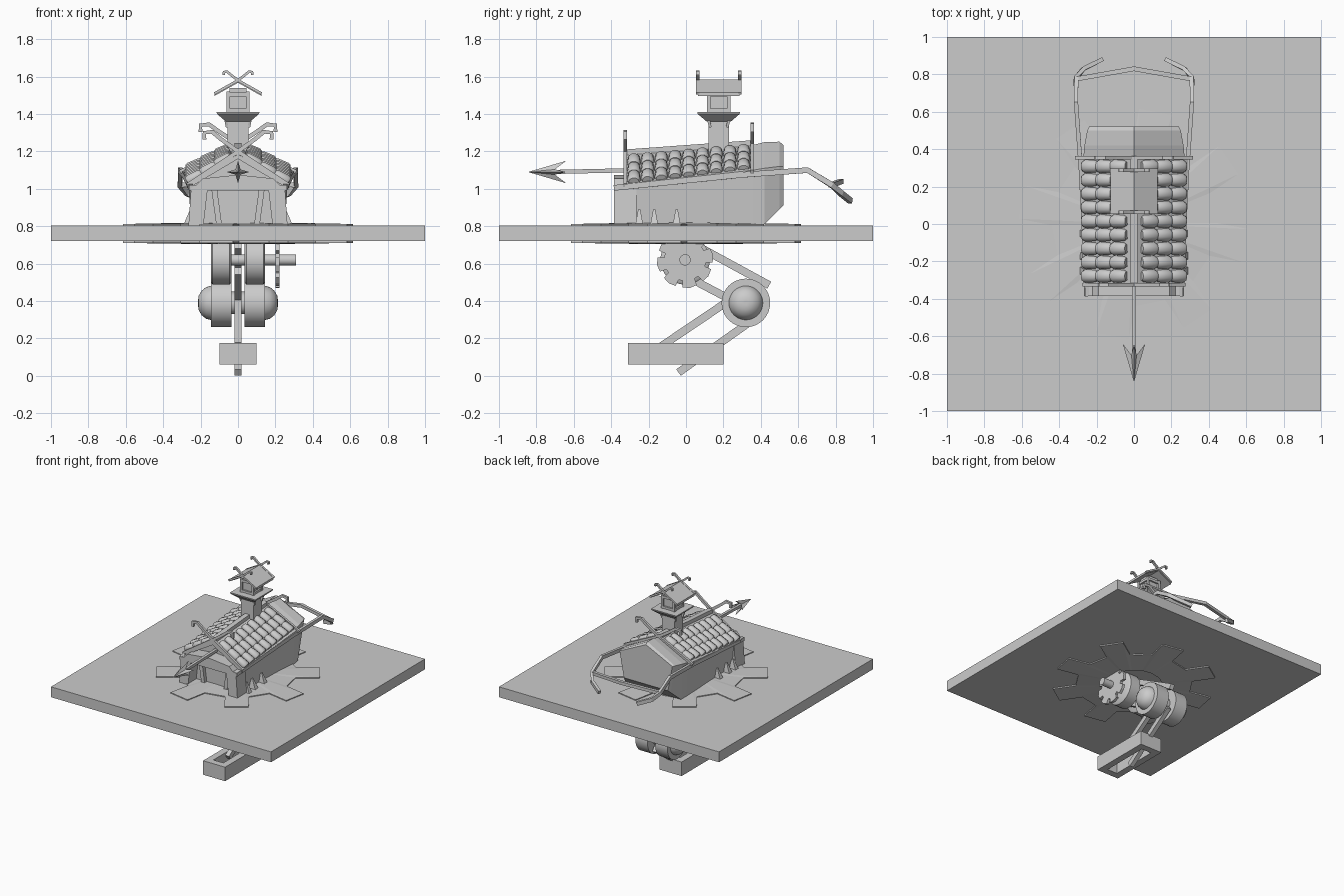
import bpy, math
from mathutils import Vector as V

if "Cube" in bpy.data.objects:
    bpy.data.objects.remove(bpy.data.objects["Cube"])

def mesh(name, verts, faces, smooth=False):
    me = bpy.data.meshes.new(name)
    me.from_pydata([tuple(v) for v in verts], [], faces)
    ob = bpy.data.objects.new(name, me)
    bpy.context.collection.objects.link(ob)
    bpy.ops.object.select_all(action='DESELECT')
    ob.select_set(True)
    bpy.context.view_layer.objects.active = ob
    bpy.ops.object.mode_set(mode='EDIT')
    bpy.ops.mesh.select_all(action='SELECT')
    bpy.ops.mesh.normals_make_consistent(inside=False)
    bpy.ops.object.mode_set(mode='OBJECT')
    if smooth:
        bpy.ops.object.shade_smooth_by_angle(angle=math.radians(40))
    return ob

def bridge(name, rings, smooth=False, closed=False):
    """Skin a list of equal rings, capped or joined end to end."""
    n, m = len(rings[0]), len(rings)
    f = [(i*n+j, i*n+(j+1) % n, (i+1) % m*n+(j+1) % n, (i+1) % m*n+j)
         for i in range(m if closed else m-1) for j in range(n)]
    if not closed:
        f += [tuple(range(n)), tuple(range((m-1)*n, m*n))]
    return mesh(name, [v for r in rings for v in r], f, smooth)

def rect(cx, cy, hx, hy, z):
    return [(cx+a*hx, cy+b*hy, z) for a, b in ((-1, -1), (1, -1), (1, 1), (-1, 1))]

def box(name, x0, x1, y0, y1, z0, z1):
    r = ((x0+x1)/2, (y0+y1)/2, (x1-x0)/2, (y1-y0)/2)
    return bridge(name, [rect(*r, z0), rect(*r, z1)])

def bar(name, pts, w, d, ref=(0, 0, 1)):
    """Rectangular bar along a path; d is measured near the ref direction."""
    pts = [V(p) for p in pts]
    rings = []
    for i, p in enumerate(pts):
        t = (pts[min(i+1, len(pts)-1)]-pts[max(i-1, 0)]).normalized()
        s = t.cross(V(ref)).normalized()
        u = s.cross(t)
        rings.append([p+s*a*w/2+u*b*d/2 for a, b in ((-1, -1), (1, -1), (1, 1), (-1, 1))])
    return bridge(name, rings)

def lathe_x(name, prof, cy, cz, n=32):
    """Solid turned about an x axis; prof = (x, radius)."""
    return bridge(name, [[(x, cy+r*math.cos(k*math.tau/n), cz+r*math.sin(k*math.tau/n))
                          for k in range(n)] for x, r in prof], True)

# Base slab
box("base_slab", -1, 1, -1, 1, 0.72, 0.805)

# Big eight-toothed ring showing on both faces of the slab
outer, inner = [], []
for k in range(8):
    a = math.radians(-11+45*k)
    for r, s in ((0.43, -0.09), (0.61, -0.09), (0.61, 0.09), (0.43, 0.09)):
        x, y = r*math.cos(a)-s*math.sin(a), r*math.sin(a)+s*math.cos(a)
        outer.append((x, y))
        b = math.atan2(y, x)
        inner.append((0.21*math.cos(b), 0.21*math.sin(b)))
bridge("toothed_ring", [[(x, y, z) for x, y in p] for p, z in
       ((outer, 0.711), (outer, 0.812), (inner, 0.82), (inner, 0.705))], closed=True)

# House body: hull with chamfered tail
def section(y, hb, zb, he, ze, zr):
    return [(-hb, y, zb), (hb, y, zb), (he, y, ze), (0, y, zr), (-he, y, ze)]
bridge("house_body", [section(-0.28, 0.23, 0.8, 0.25, 1.02, 1.17),
                      section(0.36, 0.25, 0.8, 0.27, 1.10, 1.235),
                      section(0.42, 0.25, 0.812, 0.265, 1.11, 1.25),
                      section(0.50, 0.21, 0.89, 0.25, 1.12, 1.252),
                      section(0.52, 0.20, 0.91, 0.24, 1.12, 1.235)])

# Front porch: leaning pillars, lintel, door and brow
for s in (-1, 1):
    bridge("front_pillar", [rect(s*0.225, -0.325, 0.04, 0.06, 0.8),
                            rect(s*0.205, -0.325, 0.045, 0.06, 1.02)])
    bar("door_post", [(s*0.10, -0.29, 0.8), (s*0.13, -0.29, 1.02)], 0.03, 0.04, (0, 1, 0))
    for y in (-0.25, -0.17, -0.05):
        bridge("side_spike", [rect(s*0.26, y, 0.035, 0.022, 0.8), rect(s*0.25, y, 0.006, 0.006, 0.89)])
bridge("front_lintel", [[(-0.25, y, 0.99), (0.25, y, 0.99), (0.19, y, 1.055),
                         (0, y, 1.075), (-0.19, y, 1.055)] for y in (-0.385, -0.28)])

# Roof slab
def gable(y, he, ze, zr, t):
    return [(-he, y, ze), (0, y, zr), (he, y, ze), (he, y, ze-t), (0, y, zr-t), (-he, y, ze-t)]
bridge("main_roof", [gable(-0.33, 0.27, 1.025, 1.185, 0.025), gable(0.36, 0.29, 1.10, 1.24, 0.025)])
bar("ridge_beam", [(0, -0.33, 1.195), (0, 0.36, 1.245)], 0.04, 0.03)

# Rounded roof tiles, each a tapered barrel lying down the slope
for s in (-1, 1):
    for i in range(9):
        f = (i+0.5)/9
        y = -0.315+f*0.66
        top = V((s*0.04, y, 1.17+f*0.055))
        low = V((s*0.27, y, 1.035+f*0.075))
        for j in range(3):
            a, b = top.lerp(low, j/3), top.lerp(low, (j+1)/3)
            u = (b-a).normalized()
            n = V((0, 1, 0)).cross(u)*s
            rings = []
            for t, r in ((0, 0.024), (0.15, 0.032), (0.85, 0.037), (1.03, 0.028)):
                rings.append([a.lerp(b, t)+V((0, 1, 0))*r*math.cos(k*math.tau/10)
                              + n*r*0.85*math.sin(k*math.tau/10) for k in range(10)])
            bridge("roof_tile", rings, True)

# Crossed gable boards ending in hooked horns
def horns(name, y, hx, z_low, z_apex, sx, sz, w):
    for s in (-1, 1):
        bar(name, [(-s*hx, y, z_low), (0, y, z_apex), (s*0.10*sx, y, z_apex+0.065*sz),
                   (s*0.155*sx, y, z_apex+0.105*sz), (s*0.20*sx, y, z_apex+0.10*sz),
                   (s*0.20*sx, y, z_apex+0.065*sz)], w, 0.018, (0, 1, 0))
horns("front_gable_board", -0.325, 0.27, 1.02, 1.20, 0.9, 1, 0.022)
horns("rear_gable_board", 0.355, 0.31, 1.09, 1.24, 1, 1, 0.022)

# Long side rails with downturned hooks and a cross handle
for s in (-1, 1):
    bar("side_rail", [(s*0.25, -0.385, 1.005), (s*0.285, 0.3, 1.075), (s*0.31, 0.65, 1.10),
                      (s*0.31, 0.78, 1.02), (s*0.27, 0.83, 0.975), (s*0.17, 0.88, 0.935)], 0.022, 0.03)
bar("cross_handle", [(-0.31, 0.775, 1.02), (0, 0.83, 1.04), (0.31, 0.775, 1.02)], 0.025, 0.025)

# Arrow pointing forward
bar("arrow_shaft", [(0, -0.72, 1.09), (0, -0.27, 1.10)], 0.022, 0.022)
for k in range(4):
    a = k*math.pi/2
    c, s = math.cos(a), math.sin(a)
    prof = [(0, -0.845), (0.06, -0.64), (0.012, -0.71)]
    v = [(c*r, y, 1.09+s*r) for r, y in prof]
    v += [(-s*w*0.018, -0.72, 1.09+c*w*0.018) for w in (-1, 1)]
    mesh("arrow_barb", v, [(0, 1, 3), (0, 4, 1), (1, 2, 3), (1, 4, 2), (0, 3, 2, 4)])

# Lookout tower with flared collar, lantern room and small roof
T = 0.175
bridge("tower_shaft", [rect(0, T, 0.055, 0.055, 1.18), rect(0, T, 0.055, 0.055, 1.38)])
bridge("tower_collar", [rect(0, T, 0.065, 0.065, 1.36), rect(0, T, 0.112, 0.112, 1.40),
                        rect(0, T, 0.115, 0.115, 1.412)])
box("lantern_core", -0.045, 0.045, T-0.045, T+0.045, 1.41, 1.54)
for sx in (-1, 1):
    for sy in (-1, 1):
        bar("lantern_post", [(sx*0.053, T+sy*0.053, 1.41), (sx*0.053, T+sy*0.053, 1.52)], 0.018, 0.018, (0, 1, 0))
        bar("collar_brace", [(sx*0.058, T+sy*0.045, 1.33), (sx*0.07, T+sy*0.06, 1.39)], 0.014, 0.014, (0, 1, 0))
for z in (1.42, 1.505):
    box("lantern_rail", -0.058, 0.058, T-0.058, T+0.058, z-0.01, z+0.01)
bridge("tower_roof", [gable(y, 0.125, 1.515, 1.585, 0.018) for y in (T-0.11, T+0.11)])
for y in (T-0.112, T+0.112):
    horns("tower_gable_board", y, 0.125, 1.51, 1.58, 0.38, 0.45, 0.014)

# Leg mechanism: upper hip wheels, lower knee wheels with domed hubs
for s in (-1, 1):
    lathe_x("hip_wheel", [(s*0.035, 0.12), (s*0.045, 0.132), (s*0.135, 0.132), (s*0.145, 0.12)], -0.005, 0.62)
    lathe_x("knee_wheel", [(s*0.035, 0.13), (s*0.145, 0.13), (s*0.145, 0.10)], 0.32, 0.39)
    lathe_x("knee_hub", [(s*0.14, 0.092), (s*0.17, 0.085), (s*0.195, 0.065), (s*0.212, 0.035), (s*0.213, 0.01)], 0.32, 0.39)
lathe_x("hip_axle", [(-0.12, 0.03), (0.31, 0.03)], -0.005, 0.62)
lathe_x("knee_axle", [(-0.1, 0.06), (0.1, 0.06)], 0.32, 0.39)

# Small drive cog on the hip axle
cog = []
for k in range(8):
    for da, r in ((-15, 0.148), (0, 0.152), (15, 0.148), (17, 0.112), (28, 0.112)):
        a = math.radians(45*k+da+10)
        cog.append((r*math.cos(a)-0.005, r*math.sin(a)+0.62))
bridge("drive_cog", [[(x, y, z) for y, z in cog] for x in (0.2, 0.222)])

# Paired thigh and shin struts
for name, p, q in (("upper_thigh_strut", (0.05, 0.70), (0.445, 0.485)),
                   ("lower_thigh_strut", (-0.05, 0.56), (0.30, 0.375)),
                   ("rear_shin_strut", (-0.13, 0.16), (0.30, 0.45)),
                   ("front_shin_strut", (-0.04, 0.018), (0.40, 0.33))):
    bar(name, [(0, *p), (0, *q)], 0.036, 0.042)

# Slotted foot frame
o, i = (0, -0.055, 0.1, 0.255), (0, -0.055, 0.045, 0.2)
bridge("foot_frame", [rect(*o, 0.06), rect(*o, 0.175), rect(*i, 0.175), rect(*i, 0.06)], closed=True)
